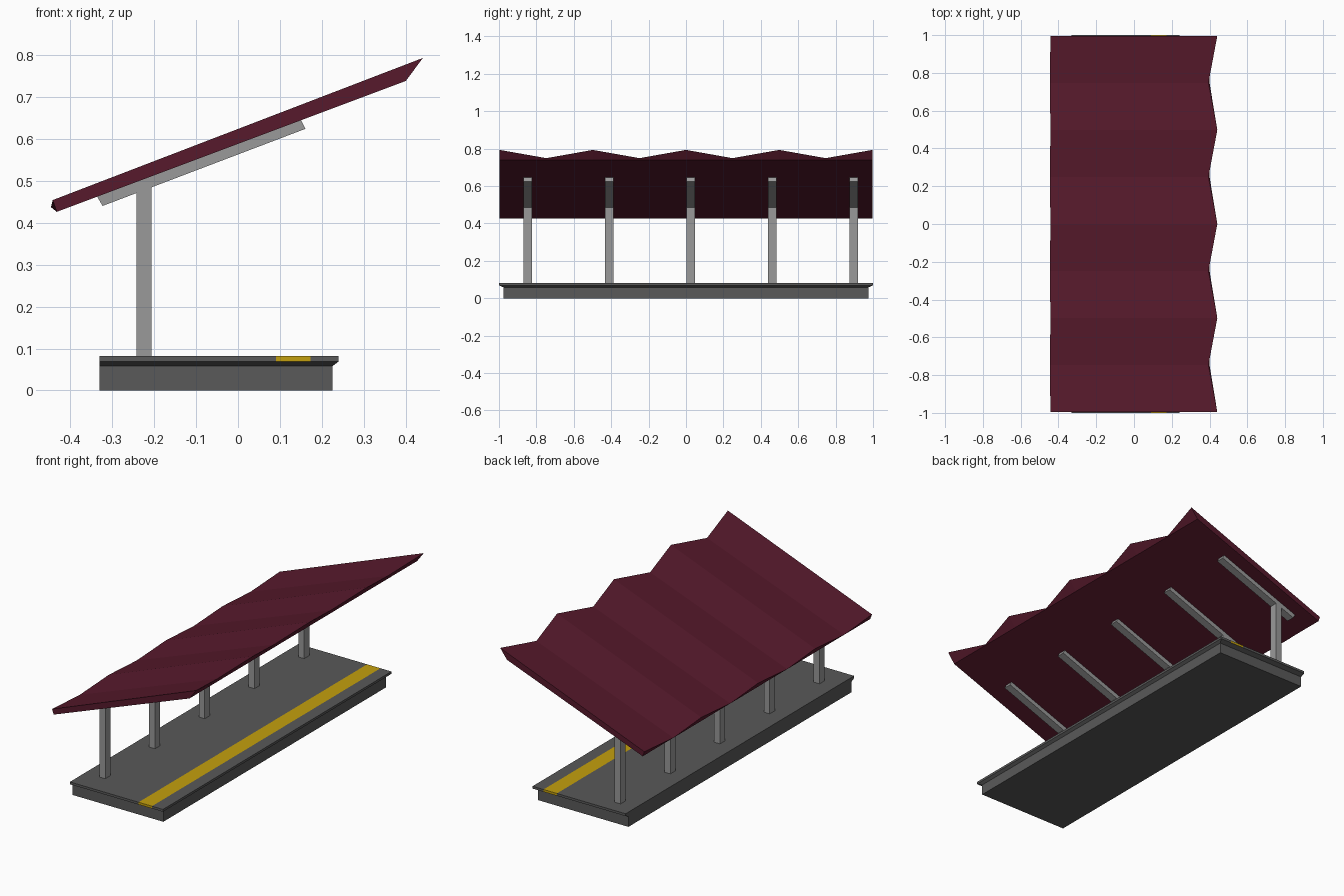
import bpy

if "Cube" in bpy.data.objects:
    bpy.data.objects.remove(bpy.data.objects["Cube"])


def material(name, rgb):
    m = bpy.data.materials.new(name)
    m.diffuse_color = (*rgb, 1)
    m.use_nodes = True
    m.node_tree.nodes["Principled BSDF"].inputs["Base Color"].default_value = m.diffuse_color
    return m


ROOF = material("roof_maroon", (0.095, 0.010, 0.025))
YELLOW = material("safety_yellow", (0.55, 0.35, 0.004))
DARK = material("platform_grey", (0.10, 0.10, 0.10))
STEEL = material("steel_grey", (0.32, 0.32, 0.32))


def loft(name, rings, mat):
    """Skin a row of equal-length rings and cap both ends."""
    n = len(rings[0])
    verts = [p for r in rings for p in r]
    faces = [tuple(range(n))[::-1],
             tuple(range(len(verts) - n, len(verts)))]
    for k in range(len(rings) - 1):
        for i in range(n):
            j = (i + 1) % n
            faces.append((k * n + i, k * n + j, k * n + n + j, k * n + n + i))
    me = bpy.data.meshes.new(name)
    me.from_pydata(verts, [], faces)
    me.materials.append(mat)
    ob = bpy.data.objects.new(name, me)
    bpy.context.collection.objects.link(ob)
    return ob


def rect(x0, x1, y, z):
    return [(x0, -y, z), (x1, -y, z), (x1, y, z), (x0, y, z)]


def prism(name, profile, y0, y1, mat):
    """Extrude a clockwise (x, z) profile along y."""
    return loft(name, [[(x, y, z) for x, z in profile] for y in (y0, y1)], mat)


# Platform: inset base and a chamfered lip
loft("platform_base", [rect(-0.33, 0.225, 0.975, 0), rect(-0.33, 0.225, 0.975, 0.058)], DARK)
loft("platform_lip", [rect(-0.33, 0.225, 0.975, 0.058), rect(-0.33, 0.24, 1, 0.069)], DARK)

# Paving with the safety stripe set flush into it
for name, x0, x1, mat in (("paving_back", -0.33, 0.091, DARK),
                          ("safety_stripe", 0.091, 0.173, YELLOW),
                          ("paving_edge", 0.173, 0.24, DARK)):
    loft(name, [rect(x0, x1, 1, 0.069), rect(x0, x1, 1, 0.082)], mat)

# Posts with sloping roof beams
W = 0.0225
for i in range(5):
    y = -0.845 + 0.4353 * i
    prism(f"post_{i + 1}",
          [(-0.242, 0.082), (-0.242, 0.471), (-0.206, 0.485), (-0.206, 0.082)],
          y - W, y + W, STEEL)
    prism(f"roof_beam_{i + 1}",
          [(-0.323, 0.440), (-0.336, 0.463), (0.150, 0.645), (0.161, 0.624)],
          y - W, y + W, STEEL)

# Folded roof: flat underside, ridges and valleys alternating along y
RIDGE = [(-0.432, 0.426), (-0.442, 0.454), (0.441, 0.793), (0.400, 0.738)]
VALLEY = [(-0.432, 0.426), (-0.446, 0.437), (0.394, 0.749), (0.400, 0.738)]
rings = []
for k in range(9):
    y = -0.996 + 0.249 * k
    rings.append([(x, y, z) for x, z in (VALLEY if k % 2 else RIDGE)])
loft("folded_roof", rings, ROOF)
